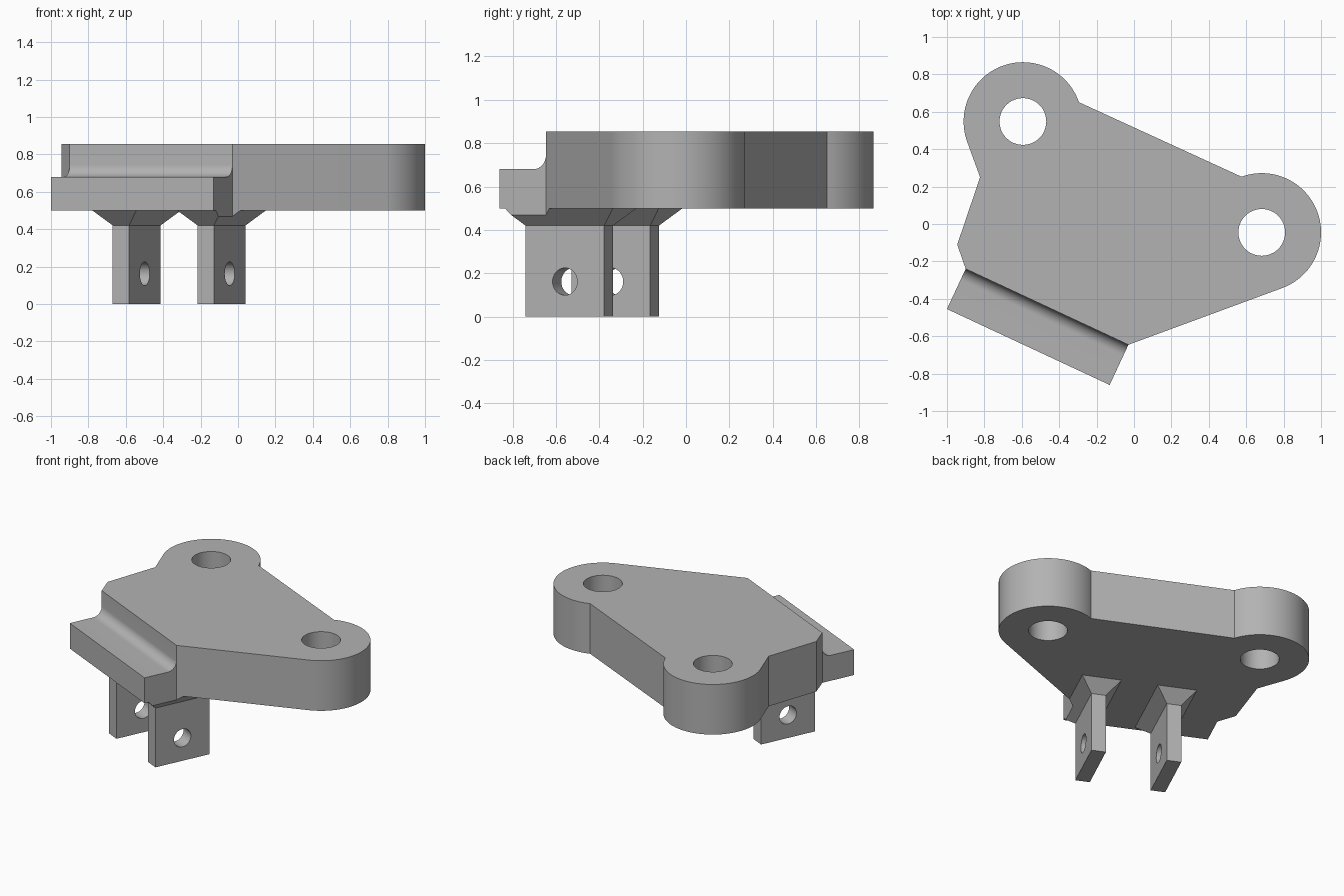
import bpy, bmesh
from math import sin, cos, radians, pi
from mathutils import Matrix

cube = bpy.data.objects.get("Cube")
if cube:
    bpy.data.objects.remove(cube, do_unlink=True)

GREY = (0.45, 0.45, 0.45, 1.0)
metal = bpy.data.materials.new("plain grey")
metal.use_nodes = True
metal.diffuse_color = GREY
metal.node_tree.nodes["Principled BSDF"].inputs["Base Color"].default_value = GREY

BOTTOM, LEDGE_TOP, TOP = 0.5, 0.68, 0.855
EDGE_LEN, LEDGE_DEPTH, FILLET = 0.96, 0.237, 0.065
BOSS_R, BOLT_R, PIN_R = 0.317, 0.125, 0.063
BOSSES = [(0.683, -0.045), (-0.594, 0.548)]

# Frame of the slanted front edge: x runs along it, y points inward
EDGE = Matrix.Translation((-0.90, -0.24, 0)) @ Matrix.Rotation(radians(-25), 4, 'Z')


def loft(name, rings, matrix=Matrix()):
    """Solid skinned through rings of equal point count."""
    bm = bmesh.new()
    loops = [[bm.verts.new(p) for p in ring] for ring in rings]
    n = len(loops[0])
    for a, b in zip(loops, loops[1:]):
        for i in range(n):
            j = (i + 1) % n
            bm.faces.new((a[i], a[j], b[j], b[i]))
    bm.faces.new(loops[0])
    bm.faces.new(loops[-1])
    bmesh.ops.recalc_face_normals(bm, faces=bm.faces)
    bm.transform(matrix)
    mesh = bpy.data.meshes.new(name)
    bm.to_mesh(mesh)
    bm.free()
    mesh.materials.append(metal)
    obj = bpy.data.objects.new(name, mesh)
    bpy.context.collection.objects.link(obj)
    return obj


def prism(name, outline, z0, z1):
    return loft(name, [[(x, y, z) for x, y in outline] for z in (z0, z1)])


def arc(cx, cy, r, start, end, steps):
    angles = [radians(start + (end - start) * i / steps) for i in range(steps + 1)]
    return [(cx + r * cos(a), cy + r * sin(a)) for a in angles]


def combine(obj, tool, operation):
    """Apply a boolean and discard the tool."""
    mod = obj.modifiers.new("cut", 'BOOLEAN')
    mod.operation, mod.solver, mod.object = operation, 'EXACT', tool
    bpy.context.view_layer.objects.active = obj
    bpy.ops.object.modifier_apply(modifier=mod.name)
    bpy.data.objects.remove(tool, do_unlink=True)


def edge_point(u, v):
    return tuple((EDGE @ Matrix.Translation((u, v, 0))).translation.xy)


# Plate outline with two round bosses
front_left, front_right = edge_point(0, 0), edge_point(EDGE_LEN, 0)
outline = ([front_right] + arc(*BOSSES[0], BOSS_R, -70, 110, 48)
           + arc(*BOSSES[1], BOSS_R, 19, 200, 48)
           + [(-0.823, 0.25), (-0.945, -0.11), front_left])
plate = prism("mounting_plate", outline, BOTTOM, TOP)

# Front ledge with a rounded inner corner
profile = [(-LEDGE_DEPTH, BOTTOM), (0.03, BOTTOM), (0.03, LEDGE_TOP + FILLET)]
profile += arc(-FILLET, LEDGE_TOP + FILLET, FILLET, 0, -90, 12)
profile += [(-LEDGE_DEPTH, LEDGE_TOP)]
ledge = loft("ledge", [[(u, v, z) for v, z in profile] for u in (0, EDGE_LEN)], EDGE)
combine(plate, ledge, 'UNION')

# Bolt holes
for x, y in BOSSES:
    hole = prism("bolt_hole", arc(x, y, BOLT_R, 0, 352.5, 47), 0.3, 1.0)
    combine(plate, hole, 'DIFFERENCE')

# Two hanging lugs with flared roots, trimmed to the plate edge
full_outline = outline + [edge_point(0, -LEDGE_DEPTH), edge_point(EDGE_LEN, -LEDGE_DEPTH)]
THICK, FRONT, BACK = 0.096, -0.127, 0.273


def lug_ring(u, z, grow):
    u0, u1, v0, v1 = u - grow, u + THICK + grow, FRONT - grow, BACK + grow
    return [(u0, v0, z), (u1, v0, z), (u1, v1, z), (u0, v1, z)]


parts = [plate]
for name, u in (("right_lug", 0.313), ("left_lug", 0.814)):
    lug = loft(name, [lug_ring(u, 0, 0), lug_ring(u, 0.42, 0),
                      lug_ring(u, BOTTOM, 0.082)], EDGE)
    combine(lug, prism("trim", full_outline, -0.1, 0.6), 'INTERSECT')
    circle = arc((FRONT + BACK) / 2, 0.162, PIN_R, 0, 348.75, 31)
    pin = loft("pin_hole", [[(w, v, z) for v, z in circle]
                            for w in (u - 0.1, u + THICK + 0.1)], EDGE)
    combine(lug, pin, 'DIFFERENCE')
    parts.append(lug)

# Smooth the curved walls, keep the corners crisp
bpy.ops.object.select_all(action='DESELECT')
for part in parts:
    part.select_set(True)
bpy.context.view_layer.objects.active = plate
bpy.ops.object.shade_smooth_by_angle(angle=radians(20))
